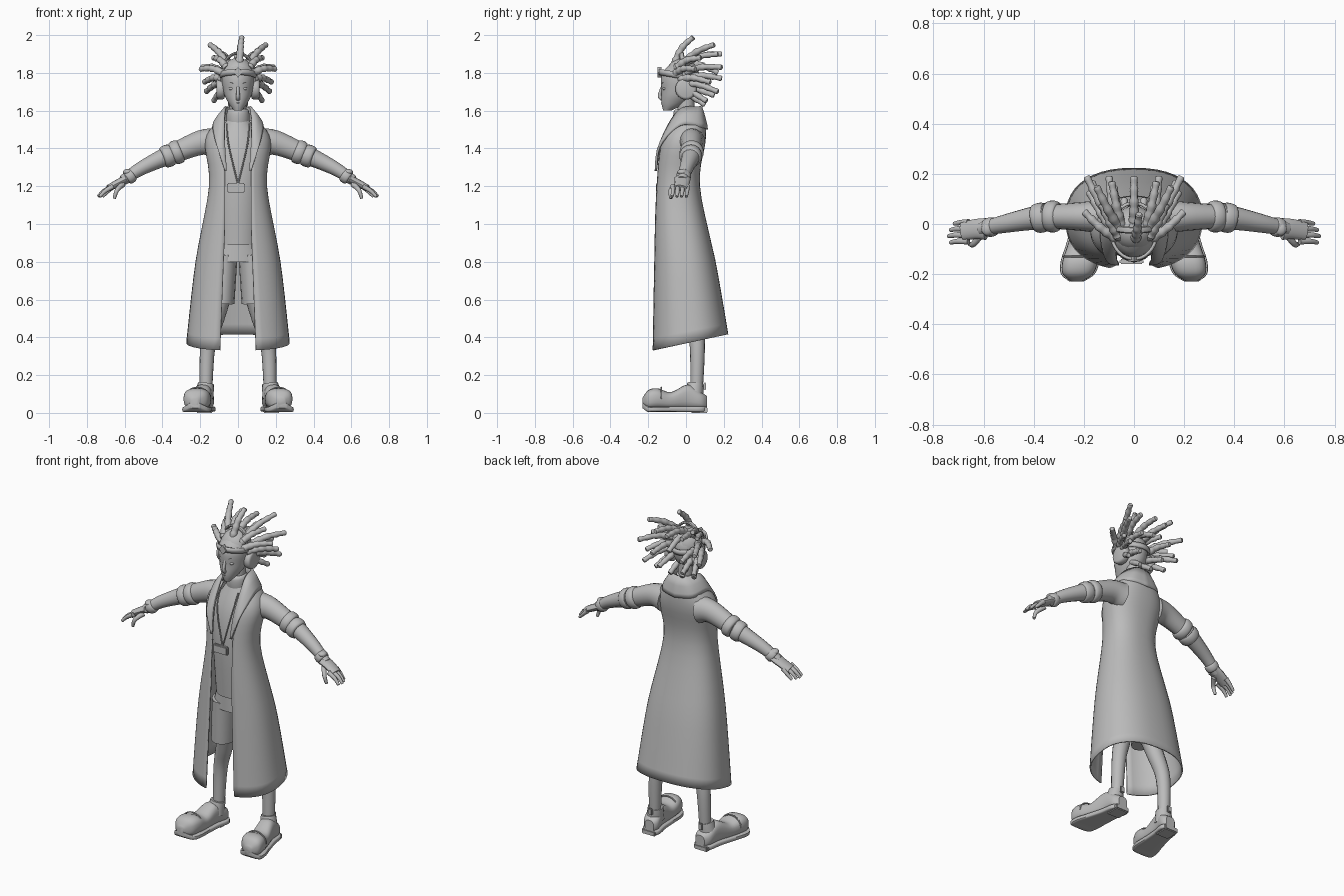
import bpy, bmesh, math
from mathutils import Vector

if "Cube" in bpy.data.objects:
    bpy.data.objects.remove(bpy.data.objects["Cube"])

shade = (0.5, 0.5, 0.5, 1)
grey = bpy.data.materials.new("plain_grey")
grey.use_nodes = True
grey.diffuse_color = shade
grey.node_tree.nodes["Principled BSDF"].inputs["Base Color"].default_value = shade
parts = []


def finish(name, bm, mirror=False, thick=0):
    bmesh.ops.recalc_face_normals(bm, faces=bm.faces)
    mesh = bpy.data.meshes.new(name)
    bm.to_mesh(mesh)
    bm.free()
    mesh.materials.append(grey)
    ob = bpy.data.objects.new(name, mesh)
    bpy.context.collection.objects.link(ob)
    if mirror:
        ob.modifiers.new("Mirror", "MIRROR")
    if thick:
        solid = ob.modifiers.new("Solidify", "SOLIDIFY")
        solid.thickness, solid.offset = thick, 0
    parts.append(ob)


def spline(rows, steps=5):
    """Smooth curve through tuples of any length."""
    rows = [Vector(row) for row in rows]
    last = len(rows) - 1
    out = []
    for i in range(last):
        here, there = rows[i], rows[i + 1]
        leave = (there - rows[max(i - 1, 0)]) / 2
        arrive = (rows[min(i + 2, last)] - here) / 2
        for k in range(steps):
            t = k / steps
            ease = t * t * (3 - 2 * t)
            out.append(here.lerp(there, ease) + leave * t * (1 - t) ** 2 - arrive * t * t * (1 - t))
    return out + [rows[-1]]


def turn(count):
    return [math.tau * k / count for k in range(count)]


def power(value, exponent):
    return math.copysign(abs(value) ** exponent, value)


def skin(name, rings, closed=True, caps=True, **options):
    bm = bmesh.new()
    loops = [[bm.verts.new(point) for point in ring] for ring in rings]
    count = len(loops[0])
    for low, high in zip(loops, loops[1:]):
        for j in range(count if closed else count - 1):
            k = (j + 1) % count
            bm.faces.new((low[j], low[k], high[k], high[j]))
    if closed and caps:
        bm.faces.new(loops[0])
        bm.faces.new(loops[-1])
    finish(name, bm, **options)


def taper(start, end):
    return lambda t: start + (end - start) * t


def tube(name, path, radius, depth=1, sides=16, steps=5, up=(0, 1, 0), **options):
    """Sweep an ellipse along a path; radius is a function of progress."""
    points = spline(path, steps)
    last = len(points) - 1
    rings = []
    for i, point in enumerate(points):
        ahead = points[min(i + 1, last)] - points[max(i - 1, 0)]
        side = ahead.cross(Vector(up)).normalized()
        front = side.cross(ahead).normalized() * depth
        size = radius(i / last)
        rings.append([point + (side * math.cos(a) + front * math.sin(a)) * size for a in turn(sides)])
    skin(name, rings, **options)


def roll(name, start, end, radius, **options):
    """Short barrel with rounded rims."""
    def barrel(t):
        return radius * (0.75 + 0.25 * math.sqrt(max(0, math.sin(math.pi * t))))
    tube(name, [start, end], barrel, sides=24, steps=10, **options)


def body(name, rows, **options):
    """Rows are height, half width, front and back."""
    rings = []
    for z, width, front, back in spline(rows):
        middle, reach = (front + back) / 2, (back - front) / 2
        rings.append([(width * math.sin(a), middle - reach * math.cos(a), z) for a in turn(32)])
    skin(name, rings, **options)


def ball(name, at, size, **options):
    bm = bmesh.new()
    bmesh.ops.create_uvsphere(bm, u_segments=20, v_segments=12, radius=1)
    for v in bm.verts:
        v.co = Vector(at) + Vector(size) * v.co
    finish(name, bm, **options)


def box(name, at, size, **options):
    bm = bmesh.new()
    bmesh.ops.create_cube(bm, size=1)
    for v in bm.verts:
        v.co = Vector(at) + Vector(size) * v.co
    bmesh.ops.bevel(bm, geom=bm.edges[:], offset=0.005, segments=2, affect="EDGES")
    finish(name, bm, **options)


# Long coat, open at the front, with a hem that rises towards the back
rings = []
for z, width, front, back in spline([(.33, .27, -.18, .22), (.8, .22, -.17, .15), (1.2, .15, -.16, .07),
                                     (1.44, .17, -.13, .1), (1.55, .1, -.06, .1)]):
    gap = .07 + .04 * max(0, 1 - z)
    start = math.asin((gap / width) ** 1.2)
    ring = []
    for k in range(41):
        a = start + (math.tau - 2 * start) * k / 40
        share = (1 - power(math.cos(a), .85)) / 2
        rise = .15 * share * max(0, .9 - z)
        ring.append((width * power(math.sin(a), .85), front + (back - front) * share, z + rise))
    rings.append(ring)
skin("long_coat", rings, closed=False, thick=.008)

# Turned-down collar running into the lapels
outer = spline([(.07, -.16, 1.28), (.11, -.14, 1.41), (.13, -.03, 1.52), (.1, .08, 1.51), (0, .11, 1.5)])
inner = spline([(.06, -.16, 1.28), (.07, -.13, 1.44), (.07, -.04, 1.6), (.05, .06, 1.62), (0, .08, 1.62)])
rings = []
for low, high in zip(outer, inner):
    across = low - high
    swell = across * .2 + Vector((0, 0, across.length * .1))
    rings.append([low, low.lerp(high, .3) + swell, low.lerp(high, .65) + swell, high])
skin("collar", rings, closed=False, mirror=True, thick=.012)

# Shirt, neck and shorts
body("shirt", [(.89, .11, -.12, .06), (1.2, .12, -.14, .05), (1.4, .13, -.12, .06), (1.55, .06, -.06, .05)])
roll("turtleneck", (0, 0, 1.5), (0, -.01, 1.61), .062)
tube("neck", [(0, 0, 1.57), (0, 0, 1.7)], taper(.045, .045))
body("shorts_hips", [(.8, .14, -.11, .07), (.91, .11, -.11, .06)])
tube("shorts_legs", [(.085, -.01, .58), (.07, -.02, .84)], taper(.066, .068), depth=1.3, mirror=True)

# Legs
tube("legs", [(.08, .01, .65), (.12, .04, .5), (.16, .06, .35), (.17, .055, .1)], taper(.056, .032), mirror=True)


def shoe_part(name, rows, squareness):
    """Rows are y, half width, bottom and top; toes point outwards."""
    rings = []
    for y, width, low, high in spline(rows):
        middle, half = (low + high) / 2, (high - low) / 2
        rings.append([(.19 - .17 * y + width * power(math.cos(a), squareness), y,
                       middle + half * power(math.sin(a), squareness)) for a in turn(24)])
    skin(name, rings, mirror=True)


# Bulbous shoes with soles, heels and ankle openings
upper = [(-.23, .02, .04, .08), (-.2, .06, .02, .12), (-.15, .07, .02, .13), (-.08, .06, .02, .11),
         (.01, .05, .02, .15), (.08, .05, .02, .11), (.11, .03, .02, .09)]
shoe_part("shoe_uppers", upper, .75)
shoe_part("shoe_soles", [(y, width + .007, low - .015, low + .015) for y, width, low, high in upper], .4)
box("shoe_heels", (.177, .07, .015), (.09, .09, .03), mirror=True)
tube("shoe_ankles", [(.18, .04, .08), (.17, .05, .155)], taper(.052, .042), mirror=True)
box("heel_tabs", (.17, .1, .14), (.03, .014, .04), mirror=True)
seam = [(.215 + .066 * math.cos(a), -.13, .075 + .06 * math.sin(a)) for a in turn(24)[:13]]
tube("toe_cap_seams", seam, taper(.004, .004), sides=8, steps=1, mirror=True)

# Sleeves with rolled cuffs, arms and wristbands
shoulder, elbow, wrist = (.2, .03, 1.43), (.35, .03, 1.37), (.61, -.02, 1.23)
tube("sleeves", [(.12, .03, 1.43), shoulder, elbow], taper(.08, .05), depth=.9, mirror=True)
roll("inner_cuffs", (.3, .03, 1.39), elbow, .064, mirror=True)
roll("outer_cuffs", (.345, .03, 1.37), (.4, .02, 1.35), .06, mirror=True)
tube("forearms", [elbow, (.42, .02, 1.34), (.52, 0, 1.29), wrist], taper(.054, .027), mirror=True)
roll("wristbands", (.555, -.01, 1.265), (.59, -.015, 1.24), .039, mirror=True)
ball("wrist_studs", (.585, -.02, 1.275), (.024, .026, .016), mirror=True)

# Hands
tube("palms", [(.59, -.02, 1.24), (.63, -.02, 1.22), (.685, -.03, 1.19)], taper(.022, .018), depth=2, mirror=True)
for k in range(4):
    y = .006 - .025 * k
    reach = .74 - .008 * abs(k - 2) ** 1.5
    tube("finger", [(.66, y, 1.2), (reach - .03, y, 1.175), (reach, y - .005, 1.145)],
         taper(.014, .008), sides=10, mirror=True)
tube("thumbs", [(.61, -.04, 1.21), (.64, -.08, 1.18), (.655, -.08, 1.135)], taper(.016, .008), sides=10, mirror=True)

# Head and face
body("head", [(1.6, .02, -.12, -.08), (1.64, .05, -.13, 0), (1.7, .077, -.13, .06), (1.8, .083, -.125, .07),
              (1.88, .02, -.04, .01)])
tube("nose", [(0, -.12, 1.74), (0, -.14, 1.68), (0, -.12, 1.66)], taper(.007, .013), sides=10)
ball("eyes", (.034, -.112, 1.717), (.015, .012, .009), mirror=True)
tube("eyebrows", [(.015, -.125, 1.74), (.036, -.12, 1.75), (.056, -.1, 1.74)], taper(.005, .003), sides=8, mirror=True)
tube("mouth", [(0, -.128, 1.64), (.028, -.117, 1.647)], taper(.005, .002), sides=8, mirror=True)

# Headband, badge and headphones
skin("headband", [[((.09 + swell) * math.sin(a), -.028 - (.11 + swell) * math.cos(a), z + .02 * math.cos(a))
                   for a in turn(36)] for z, swell in ((1.77, 0), (1.785, .004), (1.8, 0))], caps=False, thick=.01)
skin("headband_badge", [[(.024 * math.cos(a), y, 1.803 + .028 * math.sin(a)) for a in turn(4)] for y in (-.15, -.13)])
roll("ear_cups", (.07, 0, 1.715), (.114, 0, 1.715), .057, mirror=True)
arch = [(.1 * math.cos(a), -.025 * math.sin(a), 1.74 + .165 * math.sin(a)) for a in turn(32)[:17]]
tube("headphone_arch", arch, taper(.008, .008), depth=1.7, sides=8, steps=1)

# Hair: a cap and swept-back locks made of flaring segments
skull = Vector((0, -.02, 1.78))
ball("hair_cap", skull, (.09, .09, .1))


def strand(t):
    return (1 - .4 * t) * (.019 + .007 * (t * 5 % 1))


def lock(tip, **options):
    tip = Vector(tip)
    root = skull + (tip - skull - Vector((0, .18, 0))).normalized() * .08
    bend = root.lerp(tip, .5) + Vector((0, -.01, .015))
    tube("hair_lock", [root, bend, tip], strand, sides=10, steps=10, up=(0, 0, 1), **options)


for tip in ((.02, .04, 1.99), (0, .19, 1.9), (0, .17, 1.8)):
    lock(tip)
for tip in ((.15, .15, 1.95), (.19, .19, 1.83), (.2, .05, 1.82), (.18, .13, 1.75), (.17, .17, 1.7), (.1, .19, 1.77),
            (.09, .17, 1.9), (.08, .15, 1.68), (.13, .11, 1.65), (.04, .1, 1.63), (.13, .08, 1.88)):
    lock(tip, mirror=True)

# Pendant on a cord
tube("pendant_cord", [(.06, -.08, 1.53), (.05, -.13, 1.42), (0, -.15, 1.21)], taper(.004, .004), sides=8, mirror=True)
box("pendant", (-.01, -.15, 1.193), (.095, .02, .05))

# Smooth shading with crisp edges
bpy.ops.object.select_all(action="DESELECT")
for ob in parts:
    ob.select_set(True)
bpy.context.view_layer.objects.active = parts[0]
bpy.ops.object.shade_smooth_by_angle(angle=math.radians(40))
